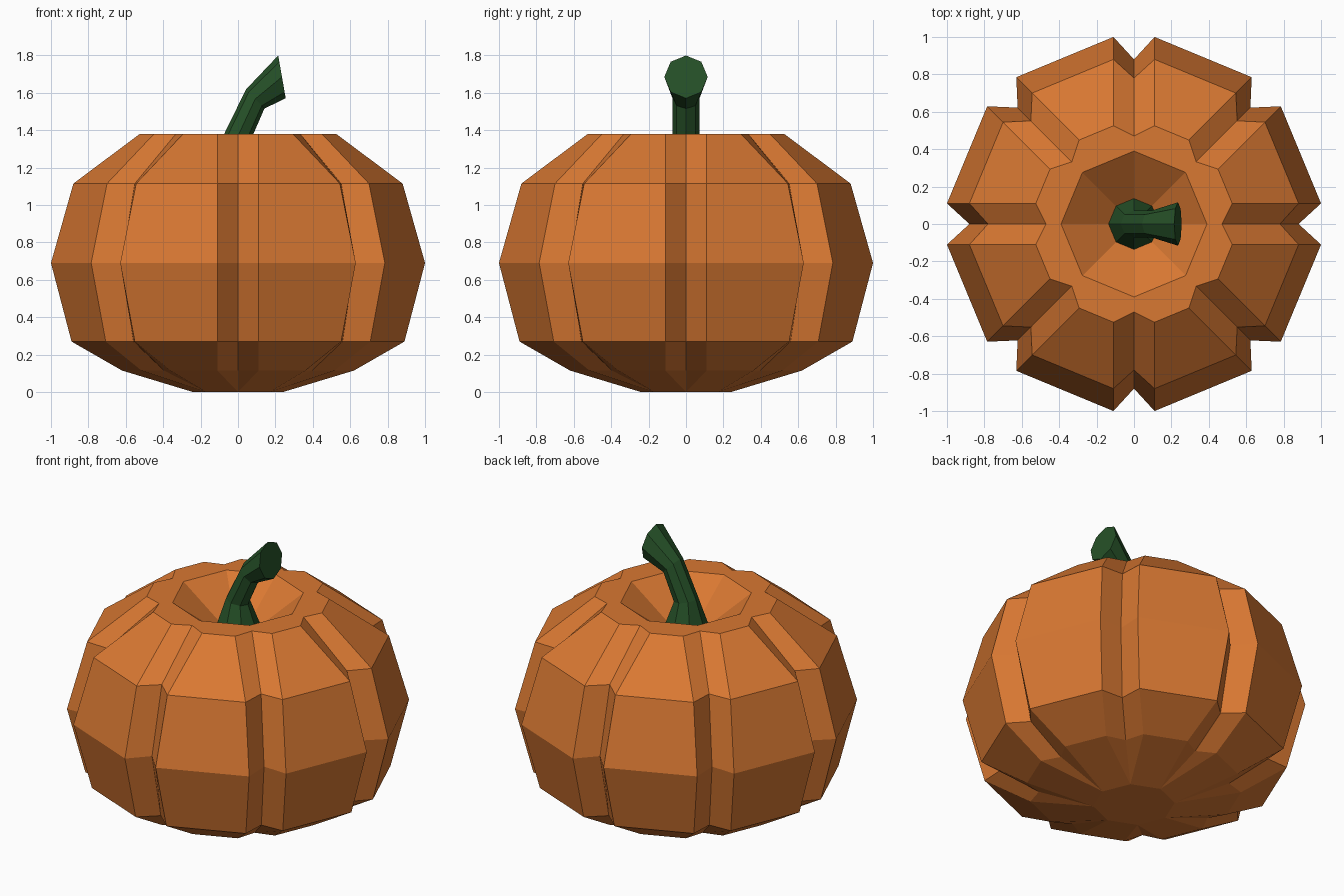
import bpy, bmesh
from math import sin, cos, radians, tau
from mathutils import Vector

cube = bpy.data.objects.get("Cube")
if cube:
    bpy.data.objects.remove(cube)

RIBS = 8
GROOVE = 0.11  # half width of each groove


def material(name, rgb):
    mat = bpy.data.materials.new(name)
    mat.use_nodes = True
    mat.diffuse_color = (*rgb, 1)
    bsdf = next(n for n in mat.node_tree.nodes if n.type == "BSDF_PRINCIPLED")
    bsdf.inputs["Base Color"].default_value = (*rgb, 1)
    bsdf.inputs["Roughness"].default_value = 0.8
    return mat


def finish(bm, name, mat):
    bmesh.ops.recalc_face_normals(bm, faces=bm.faces)
    mesh = bpy.data.meshes.new(name)
    bm.to_mesh(mesh)
    bm.free()
    mesh.materials.append(mat)
    bpy.context.collection.objects.link(bpy.data.objects.new(name, mesh))


def polar(out, side, z, i):
    """Point placed out from the axis and sideways, in the frame of groove i."""
    a = tau * i / RIBS
    return (out * cos(a) - side * sin(a), out * sin(a) + side * cos(a), z)


def ribbed_ring(bm, z, outer, valley):
    """Three points per groove: near lip, valley, far lip."""
    ring = []
    for i in range(RIBS):
        for out, side in ((outer, -GROOVE), (valley, 0), (outer, GROOVE)):
            ring.append(bm.verts.new(polar(out, side, z, i)))
    return ring


def octagon(bm, z, radius):
    return [bm.verts.new(polar(radius, 0, z, i)) for i in range(RIBS)]


def bridge(bm, lower, upper):
    n = len(lower)
    for i in range(n):
        j = (i + 1) % n
        bm.faces.new((lower[i], lower[j], upper[j], upper[i]))


orange = material("pumpkin orange", (0.69, 0.188, 0.032))
green = material("stem green", (0.019, 0.082, 0.021))

# Ribbed body: height, lip distance, valley distance
bm = bmesh.new()
profile = [(0.115, 0.62, 0.56), (0.27, 0.89, 0.79), (0.69, 1.0, 0.88),
           (1.115, 0.88, 0.78), (1.38, 0.525, 0.47)]
rings = [ribbed_ring(bm, *p) for p in profile]
for lower, upper in zip(rings, rings[1:]):
    bridge(bm, lower, upper)

# Underside, flat top rim and sunken hollow
base = octagon(bm, 0, 0.24)
rim = octagon(bm, 1.38, 0.39)
pit = bm.verts.new((0, 0, 1.09))
bm.faces.new(base)
bottom, top = rings[0], rings[-1]
for i in range(RIBS):
    j = (i + 1) % RIBS
    near, valley, far = bottom[3 * i:3 * i + 3]
    bm.faces.new((near, valley, base[i]))
    bm.faces.new((valley, far, base[i]))
    bm.faces.new((far, bottom[3 * j], base[j], base[i]))
    bm.faces.new((top[3 * i + 1], top[3 * i + 2], top[3 * j],
                  top[3 * j + 1], rim[j], rim[i]))
    bm.faces.new((rim[i], rim[j], pit))
finish(bm, "pumpkin_body", orange)

# Bent stem: centre x, centre z, radius, tilt in degrees
bm = bmesh.new()
loops = []
for x, z, radius, tilt in [(0, 1.18, 0.14, 0), (0, 1.37, 0.073, 12),
                           (0.092, 1.567, 0.071, 46), (0.235, 1.685, 0.116, 80)]:
    t = radians(tilt)
    across = Vector((cos(t), 0, -sin(t)))
    loop = []
    for k in range(8):
        a = tau * k / 8
        point = Vector((x, 0, z)) + radius * (across * cos(a) + Vector((0, sin(a), 0)))
        loop.append(bm.verts.new(point))
    loops.append(loop)
for lower, upper in zip(loops, loops[1:]):
    bridge(bm, lower, upper)
bm.faces.new(loops[0])
bm.faces.new(loops[-1])
finish(bm, "stem", green)
